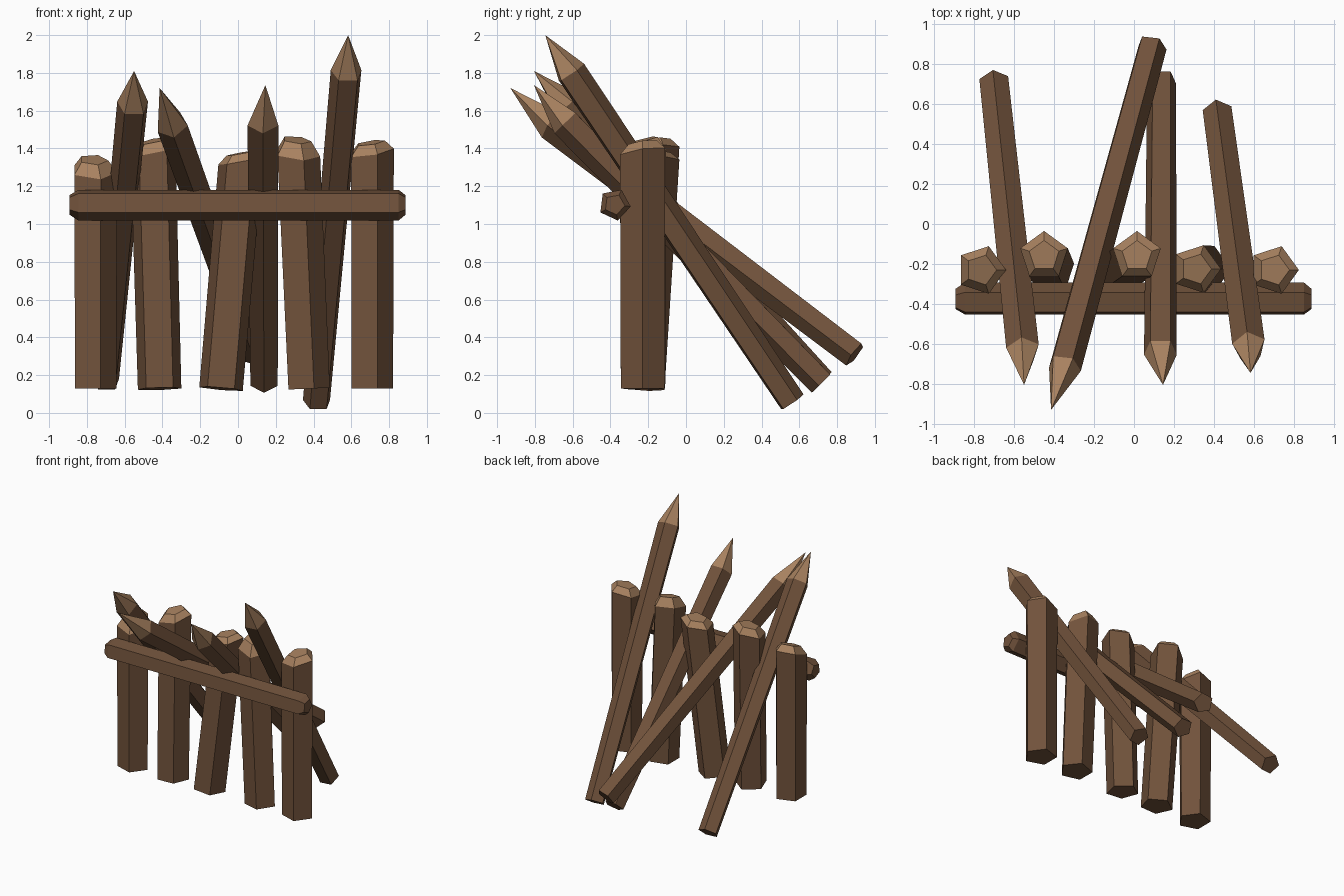
import bpy, bmesh, math
from mathutils import Vector

if "Cube" in bpy.data.objects:
    bpy.data.objects.remove(bpy.data.objects["Cube"])


def material(name, rgb):
    m = bpy.data.materials.new(name)
    m.diffuse_color = (*rgb, 1)
    m.use_nodes = True
    m.node_tree.nodes["Principled BSDF"].inputs["Base Color"].default_value = m.diffuse_color
    return m


BARK = material("brown bark", (0.165, 0.085, 0.044))
CUT = material("pale cut wood", (0.39, 0.22, 0.115))


def loft(name, rings, pale_from=99):
    """Join five-sided rings; bands from index pale_from on are pale cut wood."""
    bm = bmesh.new()
    loops = [[bm.verts.new(p) for p in r] for r in rings]
    bm.faces.new(loops[0][::-1])
    for k in range(len(loops) - 1):
        a, b = loops[k], loops[k + 1]
        for i in range(5):
            j = (i + 1) % 5
            if len(b) == 1:
                f = bm.faces.new((a[i], a[j], b[0]))
            else:
                f = bm.faces.new((a[i], a[j], b[j], b[i]))
            f.material_index = int(k >= pale_from)
    if len(loops[-1]) > 1:
        f = bm.faces.new(loops[-1])
        f.material_index = int(len(loops) > pale_from)
    bmesh.ops.recalc_face_normals(bm, faces=bm.faces)
    me = bpy.data.meshes.new(name)
    bm.to_mesh(me)
    bm.free()
    me.materials.append(BARK)
    me.materials.append(CUT)
    ob = bpy.data.objects.new(name, me)
    bpy.context.collection.objects.link(ob)


def ring(c, r, start, u=Vector((1, 0, 0)), v=Vector((0, 1, 0)), slope=(0, 0)):
    """Pentagon around c in the plane u, v, sheared in height by slope."""
    pts = []
    for i in range(5):
        a = math.radians(start + 72 * i)
        x, y = r * math.cos(a), r * math.sin(a)
        p = Vector(c) + u * x + v * y
        p.z += slope[0] * x + slope[1] * y
        pts.append(p)
    return pts


# Upright posts: bottom xy, top xy, shoulder z, cap z, cap slope, first corner angle
POSTS = [
    ((-0.765, -0.23), (-0.765, -0.23), 1.28, 1.34, (-0.05, 0.35), 0),
    ((-0.415, -0.235), (-0.45, -0.16), 1.39, 1.44, (0.2, 0.15), 90),
    ((-0.09, -0.235), (0.015, -0.16), 1.335, 1.375, (0.18, 0.05), 90),
    ((0.365, -0.225), (0.31, -0.225), 1.37, 1.445, (-0.1, 0.25), 0),
    ((0.70, -0.23), (0.70, -0.23), 1.38, 1.43, (0.15, 0.15), 0),
]
for n, (b, t, zs, zc, sl, ang) in enumerate(POSTS):
    lean = (-(t[0] - b[0]) / 1.25, -(t[1] - b[1]) / 1.25)
    loft(f"post_{n + 1}", [
        ring((*b, 0.128), 0.121, ang, slope=lean),
        ring((*t, zs), 0.125, ang, slope=sl),
        ring((*t, zc), 0.078, ang, slope=sl)], pale_from=1)

# Slanting sharpened stakes: butt centre, shoulder centre, tip, corner angle
STAKES = [
    ((-0.70, 0.715, 0.165), (-0.556, -0.63, 1.63), (-0.55, -0.805, 1.81), 90),
    ((0.09, 0.895, 0.31), (-0.348, -0.71, 1.525), (-0.415, -0.93, 1.72), 255),
    ((0.138, 0.72, 0.16), (0.132, -0.635, 1.54), (0.145, -0.805, 1.735), 270),
    ((0.418, 0.56, 0.055), (0.575, -0.61, 1.80), (0.583, -0.745, 2.0), 90),
]
for n, (b, s, t, ang) in enumerate(STAKES):
    d = (Vector(s) - Vector(b)).normalized()
    u = Vector((0, 0, 1)).cross(d).normalized() * -1
    v = d.cross(u)
    v = v if v.z > 0 else -v
    loft(f"stake_{n + 1}", [
        ring(b, 0.076, ang, u, v),
        ring(s, 0.086, ang, u, v),
        [Vector(t)]], pale_from=1)

# Cross rail with chamfered ends
Y, Z = Vector((0, 1, 0)), Vector((0, 0, 1))
loft("cross_rail", [
    ring((x, -0.378, 1.103), r, -7, Y, Z)
    for x, r in ((-0.892, 0.055), (-0.845, 0.086), (0.85, 0.086), (0.887, 0.055))])
